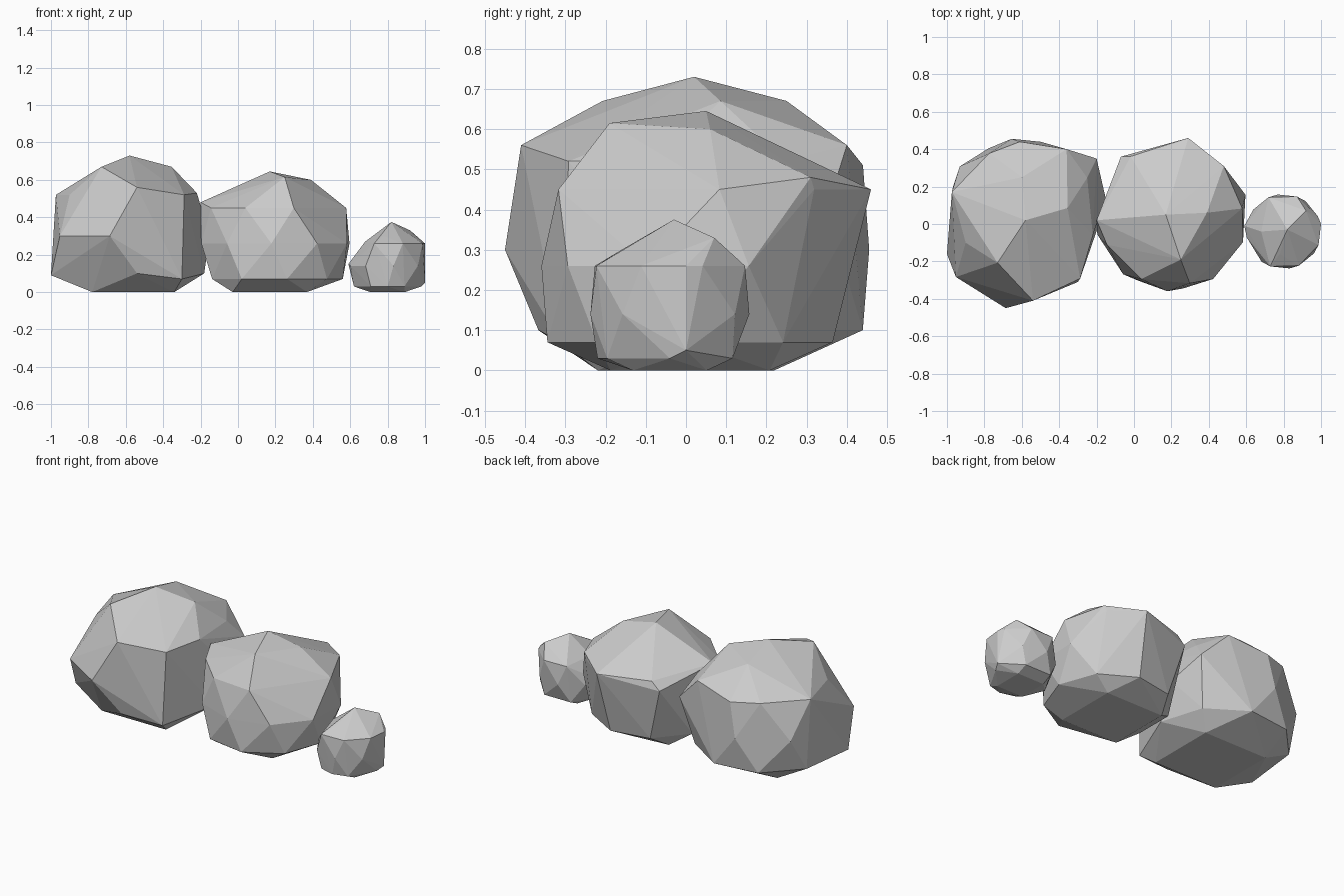
import bpy
import bmesh
from math import cos, sin, radians

# Remove the default object
cube = bpy.data.objects.get("Cube")
if cube:
    bpy.data.objects.remove(cube, do_unlink=True)


def make_material(name, color):
    material = bpy.data.materials.new(name)
    material.use_nodes = True
    material.diffuse_color = color
    shader = material.node_tree.nodes["Principled BSDF"]
    shader.inputs["Base Color"].default_value = color
    return material


stone = make_material("stone grey", (.6, .6, .6, 1))


def ring(sides, start, radius, height, skip=(), shift=(0, 0)):
    """Evenly spaced corners around the boulder axis, with chipped corners left out."""
    angles = [radians(start + 360 * i / sides) for i in range(sides) if i not in skip]
    return [(shift[0] + radius * cos(a), shift[1] + radius * sin(a), height) for a in angles]


def make_boulder(name, center, corners, rings):
    """Wrap a faceted skin around stacked rings and a few prominent corners."""
    bm = bmesh.new()
    for corner in corners:
        bm.verts.new(corner)
    for x, y, z in sum(rings, []):
        bm.verts.new((center[0] + x, center[1] + y, z))
    bmesh.ops.convex_hull(bm, input=bm.verts)
    unused = [v for v in bm.verts if not v.link_faces]
    bmesh.ops.delete(bm, geom=unused, context="VERTS")
    bmesh.ops.recalc_face_normals(bm, faces=bm.faces)
    mesh = bpy.data.meshes.new(name)
    bm.to_mesh(mesh)
    bm.free()
    mesh.materials.append(stone)
    boulder = bpy.data.objects.new(name, mesh)
    bpy.context.collection.objects.link(boulder)


# Large boulder, rings from crown to foot
make_boulder(
    "large_boulder",
    center=(-.59, 0),
    corners=[
        (-.58, .02, .73),
        (-.54, -.41, .56),
        (-.22, -.06, .53),
        (-.36, .4, .56),
        (-.61, .44, .51),
        (-.9, -.1, .52),
        (-.2, .35, .4),
        (-.3, -.31, .07),
        (-1, -.16, .09),
    ],
    rings=[
        ring(sides=5, start=20, radius=.25, height=.67, skip=(2, 4)),
        ring(sides=9, start=-84, radius=.42, height=.52, skip=(0, 2, 7, 8)),
        ring(sides=9, start=-102, radius=.46, height=.3, skip=(1, 2, 7)),
        ring(sides=9, start=-83, radius=.41, height=.1, skip=(8,), shift=(0, .04)),
        ring(sides=4, start=45, radius=.31, height=0, shift=(.03, 0)),
    ],
)

# Middle boulder, rings from shoulder to foot
make_boulder(
    "middle_boulder",
    center=(.2, .05),
    corners=[
        (.17, .05, .645),
        (.25, -.19, .615),
        (.39, .06, .6),
        (-.2, .02, .48),
        (.29, .46, .45),
        (.48, .31, .48),
        (-.07, .36, .4),
    ],
    rings=[
        ring(sides=9, start=5, radius=.38, height=.45, skip=(4, 8)),
        ring(sides=10, start=-93, radius=.41, height=.26, skip=(4, 5, 6, 7)),
        ring(sides=9, start=-80, radius=.36, height=.07, shift=(0, -.04)),
        ring(sides=4, start=45, radius=.28, height=0, shift=(-.03, -.04)),
    ],
)

# Small boulder, rings from shoulder to foot
make_boulder(
    "small_boulder",
    center=(.8, -.04),
    corners=[
        (.82, -.03, .375),
        (.92, .07, .33),
        (.78, -.16, .3),
        (.68, -.04, .27),
        (1, 0, .26),
        (.59, -.01, .15),
        (1, 0, .05),
        (.8, -.22, .03),
    ],
    rings=[
        ring(sides=8, start=-66, radius=.2, height=.26, skip=(5, 6)),
        ring(sides=8, start=-36, radius=.2, height=.14),
        ring(sides=6, start=0, radius=.18, height=.03),
        ring(sides=4, start=45, radius=.13, height=0),
    ],
)
